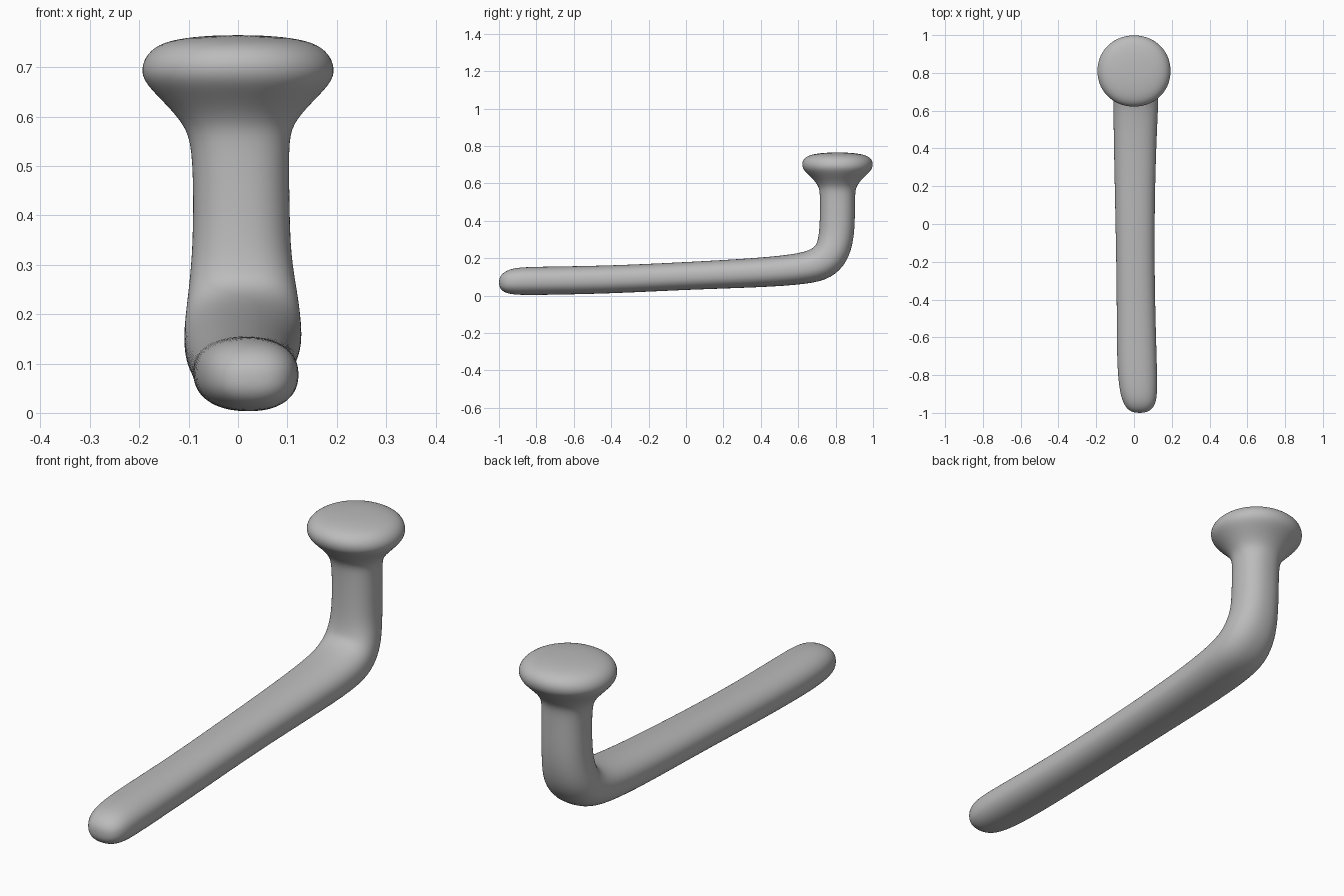
import bpy
import bmesh
from math import cos, sin, pi, radians, copysign
from mathutils import Vector

default_cube = bpy.data.objects.get("Cube")
if default_cube:
    bpy.data.objects.remove(default_cube, do_unlink=True)

SIDES = 28


def make_material(name, colour):
    material = bpy.data.materials.new(name)
    material.use_nodes = True
    material.diffuse_color = colour
    shader = material.node_tree.nodes["Principled BSDF"]
    shader.inputs["Base Color"].default_value = colour
    return material


def rounded(value, power):
    """Superellipse helper: a lower power gives a boxier section."""
    return copysign(abs(value) ** power, value)


def add_ring(bm, centre, tilt, half_width, half_depth, power=0.88):
    """Add one cross-section; tilt turns it from the shaft up to the post."""
    angle = radians(tilt)
    across = Vector((1, 0, 0))
    normal = Vector((0, -sin(angle), cos(angle)))
    ring = []
    for i in range(SIDES):
        turn = 2 * pi * i / SIDES
        offset = (across * half_width * rounded(cos(turn), power)
                  + normal * half_depth * rounded(sin(turn), power))
        ring.append(bm.verts.new(Vector(centre) + offset))
    return ring


def bridge(bm, rings):
    """Skin neighbouring rings and close both ends."""
    for first, second in zip(rings, rings[1:]):
        for i in range(SIDES):
            j = (i + 1) % SIDES
            bm.faces.new((first[i], first[j], second[j], second[i]))
    bm.faces.new(list(reversed(rings[0])))
    bm.faces.new(rings[-1])


# Shaft and elbow: x, y, z, tilt, half width, half depth
shaft_sections = [
    (0.03, -1.0, 0.07, 0, 0.02, 0.015),
    (0.03, -0.99, 0.07, 0, 0.055, 0.04),
    (0.03, -0.96, 0.073, 0, 0.082, 0.062),
    (0.025, -0.9, 0.077, 0, 0.1, 0.075),
    (0.015, -0.75, 0.079, 1, 0.107, 0.076),
    (0.01, -0.4, 0.085, 2, 0.101, 0.075),
    (0.005, 0.0, 0.105, 3, 0.103, 0.074),
    (0.005, 0.4, 0.122, 4, 0.112, 0.079),
    (0.01, 0.64, 0.143, 8, 0.12, 0.084),
    (0.01, 0.735, 0.175, 28, 0.119, 0.096),
    (0.01, 0.785, 0.235, 58, 0.112, 0.098),
    (0.007, 0.805, 0.32, 82, 0.1, 0.095),
    (0.007, 0.81, 0.42, 90, 0.098, 0.094),
    (0.005, 0.81, 0.54, 90, 0.098, 0.094),
]

# Flared head: height, half width, half depth
head_sections = [
    (0.585, 0.11, 0.1),
    (0.63, 0.152, 0.138),
    (0.665, 0.187, 0.178),
    (0.69, 0.198, 0.191),
    (0.72, 0.191, 0.19),
    (0.747, 0.164, 0.165),
    (0.76, 0.11, 0.11),
    (0.765, 0.04, 0.04),
]

bm = bmesh.new()
rings = [add_ring(bm, (x, y, z), tilt, width, depth)
         for x, y, z, tilt, width, depth in shaft_sections]
rings += [add_ring(bm, (0, 0.81, z), 90, width, depth, 0.97)
          for z, width, depth in head_sections]
bridge(bm, rings)
bmesh.ops.recalc_face_normals(bm, faces=bm.faces[:])

mesh = bpy.data.meshes.new("bent_peg")
bm.to_mesh(mesh)
bm.free()
peg = bpy.data.objects.new("bent_peg", mesh)
bpy.context.collection.objects.link(peg)
mesh.materials.append(make_material("plain grey", (0.5, 0.5, 0.5, 1)))

# Smooth the skin into one soft form
for polygon in mesh.polygons:
    polygon.use_smooth = True
smoothing = peg.modifiers.new("soft skin", "SUBSURF")
smoothing.levels = 2
smoothing.render_levels = 2
